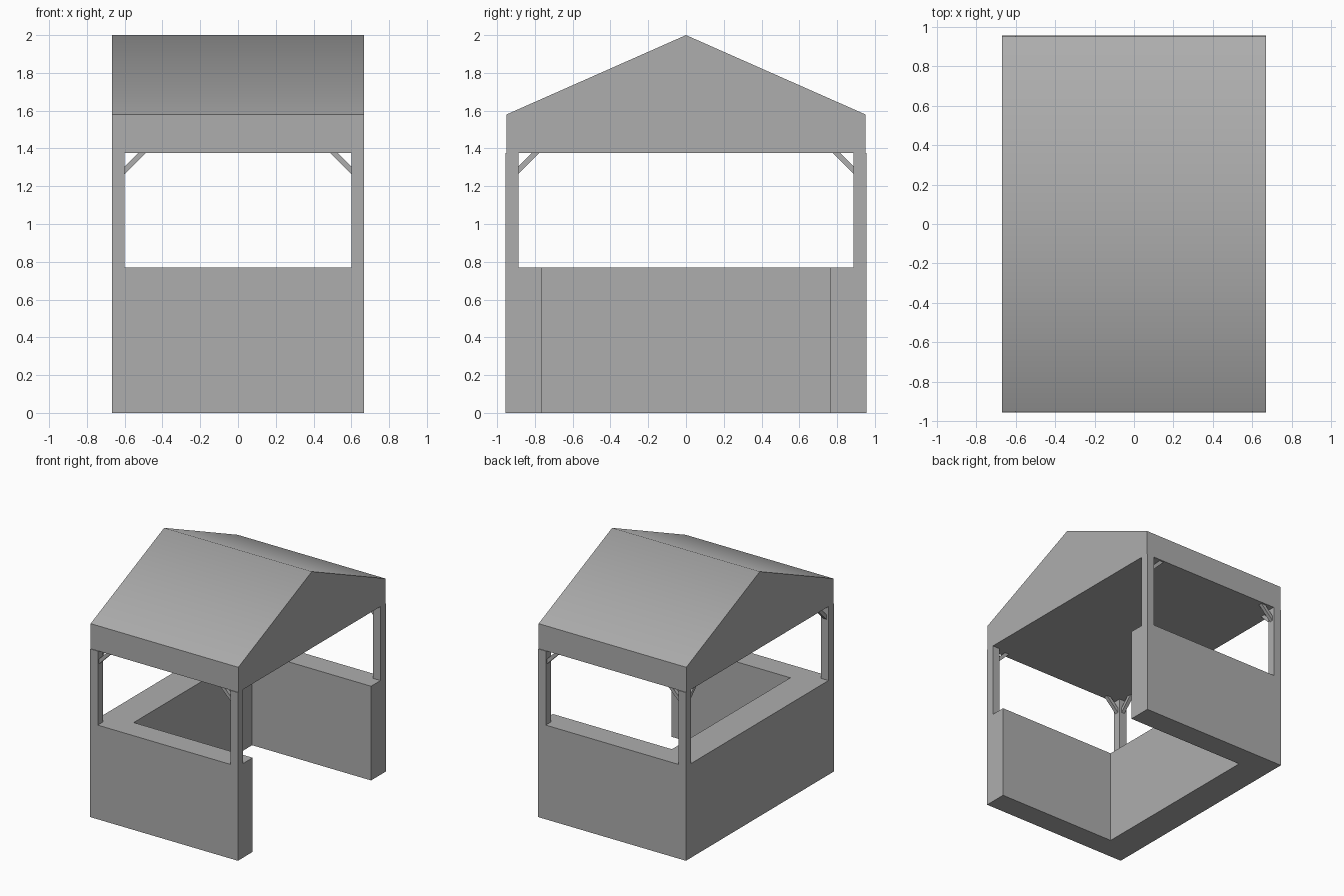
import bpy
import bmesh
from math import radians
from mathutils import Vector

cube = bpy.data.objects.get("Cube")
if cube:
    bpy.data.objects.remove(cube, do_unlink=True)

HX, HY = 0.668, 0.955        # half footprint
COUNTER, BEAM = 0.77, 1.375  # top of walls, underside of roof
EAVE, RIDGE = 1.58, 2.0
POST = 0.068

grey = bpy.data.materials.new("mid_grey")
grey.use_nodes = True
colour = (0.42, 0.42, 0.42, 1)
grey.diffuse_color = colour
grey.node_tree.nodes["Principled BSDF"].inputs["Base Color"].default_value = colour


def prism(name, profile, sweep):
    """Solid made by sweeping a closed profile along a vector."""
    bm = bmesh.new()
    face = bm.faces.new([bm.verts.new(p) for p in profile])
    swept = bmesh.ops.extrude_face_region(bm, geom=[face], use_keep_orig=True)
    verts = [g for g in swept["geom"] if isinstance(g, bmesh.types.BMVert)]
    bmesh.ops.translate(bm, verts=verts, vec=Vector(sweep))
    bmesh.ops.recalc_face_normals(bm, faces=bm.faces)
    mesh = bpy.data.meshes.new(name)
    bm.to_mesh(mesh)
    bm.free()
    mesh.materials.append(grey)
    obj = bpy.data.objects.new(name, mesh)
    bpy.context.collection.objects.link(obj)
    return obj


# U-shaped counter wall, open on the left (+x) side
inner_x, inner_y = -HX + 0.26, HY - 0.19
prism("counter_wall", [(HX, -HY, 0), (HX, -inner_y, 0), (inner_x, -inner_y, 0),
                       (inner_x, inner_y, 0), (HX, inner_y, 0), (HX, HY, 0),
                       (-HX, HY, 0), (-HX, -HY, 0)], (0, 0, COUNTER))

# Solid gabled roof, softly shaded across the ridge
ry = HY - 0.005
roof = prism("roof", [(-HX, -ry, BEAM), (-HX, ry, BEAM), (-HX, ry, EAVE),
                      (-HX, 0, RIDGE), (-HX, -ry, EAVE)], (2 * HX, 0, 0))
bpy.ops.object.select_all(action="DESELECT")
roof.select_set(True)
bpy.context.view_layer.objects.active = roof
bpy.ops.object.shade_smooth_by_angle(angle=radians(55))

# Corner posts with diagonal braces over the counter sides
BRACE = 0.03
outline = [(0, -0.11), (0, -0.07), (0.07, 0), (0.11, 0)]  # inward offset, height
for sx, side in ((-1, "right"), (1, "left")):
    for sy, end in ((-1, "front"), (1, "back")):
        tag = f"{end}_{side}"
        px, py = HX - POST, HY - POST  # inner faces of the post
        prism(f"post_{tag}", [(sx * HX, sy * HY, COUNTER), (sx * px, sy * HY, COUNTER),
                              (sx * px, sy * py, COUNTER), (sx * HX, sy * py, COUNTER)],
              (0, 0, BEAM - COUNTER))
        cx = sx * (HX - POST / 2) - BRACE / 2
        cy = sy * (HY - POST / 2) - BRACE / 2
        prism(f"cross_brace_{tag}",
              [(sx * (px - d), cy, BEAM + h) for d, h in outline], (0, BRACE, 0))
        if side == "right":  # the open side has none
            prism(f"long_brace_{tag}",
                  [(cx, sy * (py - d), BEAM + h) for d, h in outline], (BRACE, 0, 0))
